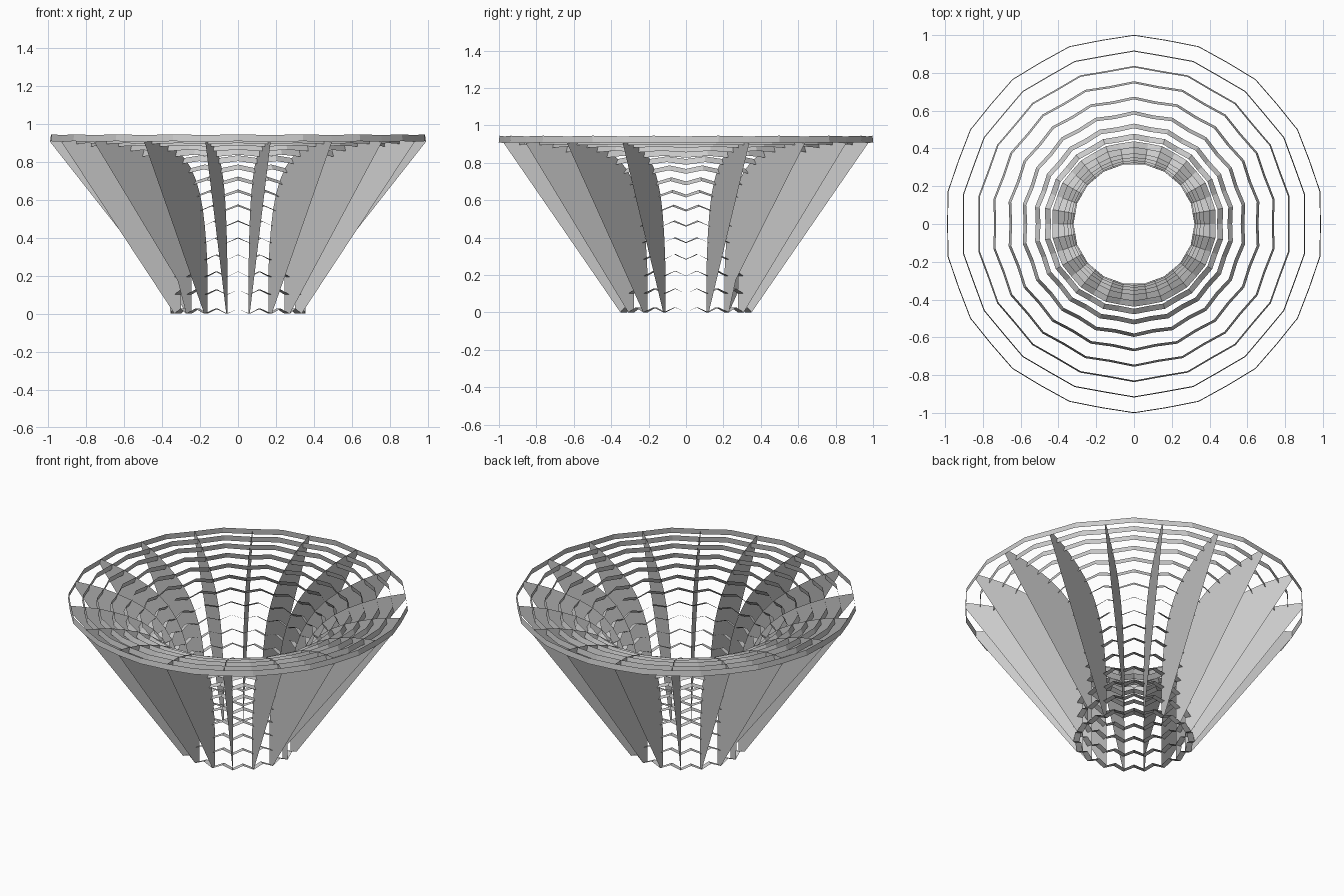
import bpy, bmesh
from math import cos, sin, radians
from mathutils import Vector

if "Cube" in bpy.data.objects:
    bpy.data.objects.remove(bpy.data.objects["Cube"])

FINS = 18
WIDTH = 0.036    # ribbon width
BULGE = 0.027    # push of each ribbon's mid-span along the profile

# Inner profile of the bowl: (radius, height), bottom to top
PROFILE = [Vector(p) for p in [
    (.32, 0), (.32, .10), (.32, .195), (.325, .285), (.335, .375), (.35, .465),
    (.37, .55), (.40, .63), (.44, .70), (.495, .767), (.565, .82), (.645, .86),
    (.73, .89), (.815, .915), (.90, .93), (.985, .941)]]


def polar(r, z, deg):
    a = radians(deg)
    return Vector((r * cos(a), r * sin(a), z))


def tangent(i):
    a, b = PROFILE[max(i - 1, 0)], PROFILE[min(i + 1, len(PROFILE) - 1)]
    return Vector((0, 1)) if i == 0 else (b - a).normalized()


def outer_point(i):
    t = tangent(i)
    return PROFILE[i] + Vector((t.y, -t.x)) * WIDTH


def add_object(name, bm):
    mesh = bpy.data.meshes.new(name)
    bm.to_mesh(mesh)
    bm.free()
    ob = bpy.data.objects.new(name, mesh)
    bpy.context.collection.objects.link(ob)
    return ob


# Radial fins: curved inner edge, straight slanted outer edge
step = 360 / FINS
outline = PROFILE + [outer_point(len(PROFILE) - 1), outer_point(1), outer_point(0)]
for k in range(FINS):
    bm = bmesh.new()
    bm.faces.new([bm.verts.new(polar(p.x, p.y, k * step)) for p in outline])
    bmesh.ops.triangulate(bm, faces=bm.faces[:])
    bmesh.ops.dissolve_limit(bm, angle_limit=0.01, verts=[], edges=bm.edges[:])
    add_object(f"fin_{k + 1}", bm)

# Ribbon rings: set square to the profile, bent between neighbouring fins
for i, p in enumerate(PROFILE):
    bm = bmesh.new()
    t, q = tangent(i), outer_point(i)
    shrink = cos(radians(step / 2))
    pairs = []
    for k in range(FINS):
        a = k * step
        pairs.append([bm.verts.new(polar(v.x, v.y, a)) for v in (p, q)])
        pairs.append([bm.verts.new(polar(v.x * shrink + t.x * BULGE,
                                         v.y + t.y * BULGE, a + step / 2))
                      for v in (p, q)])
    for j, (a, b) in enumerate(pairs):
        c, d = pairs[(j + 1) % len(pairs)]
        bm.faces.new((a, b, d, c))
    add_object(f"ribbon_ring_{i + 1}", bm)
